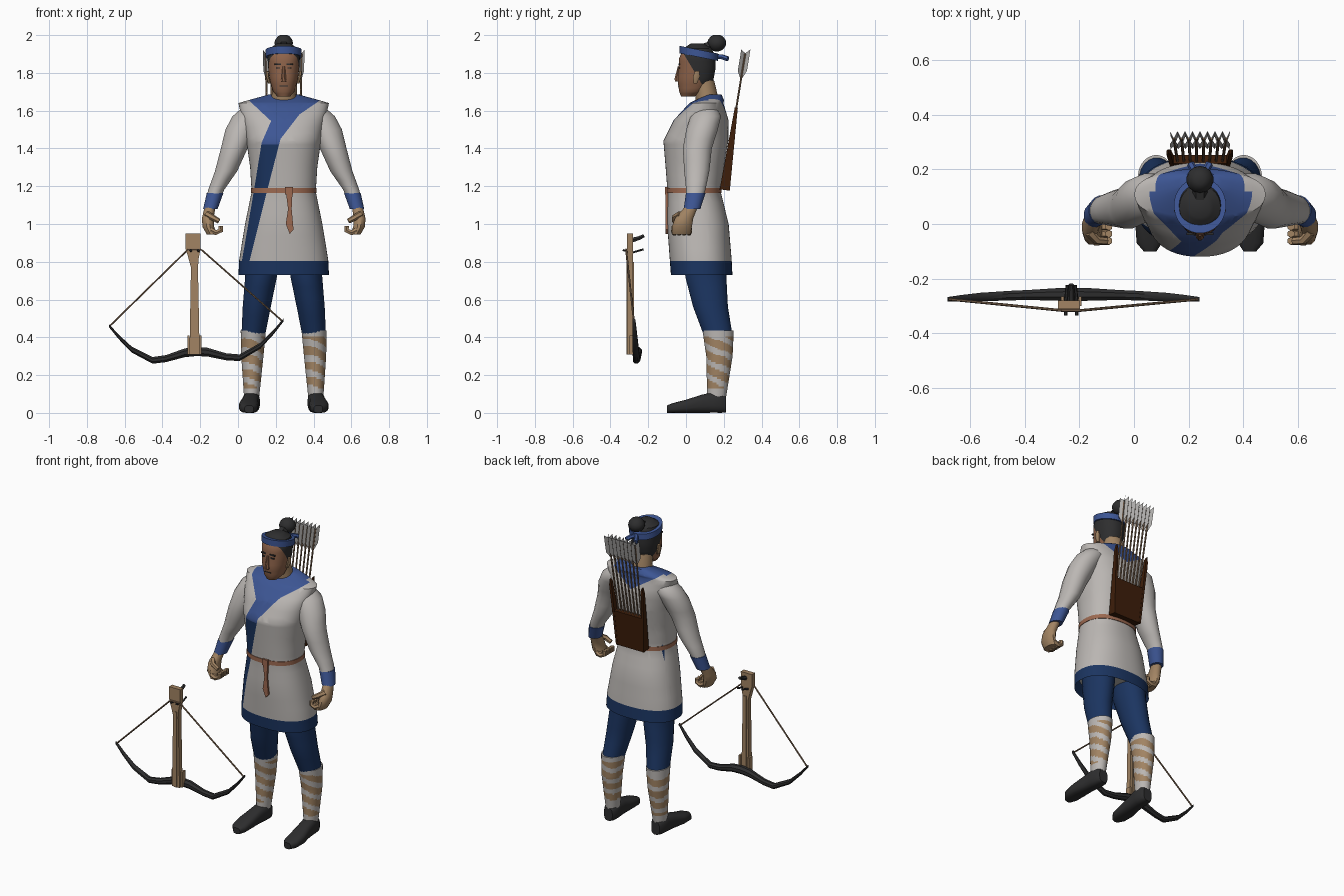
import bpy, bmesh, math
from mathutils import Vector

if "Cube" in bpy.data.objects:
    bpy.data.objects.remove(bpy.data.objects["Cube"])

CX = 0.242          # the figure's own centre line
COLOURS = {
    "cloth": (.50, .475, .455), "blue": (.046, .092, .295), "navy": (.011, .035, .118),
    "tan": (.36, .23, .125), "face skin": (.27, .125, .068), "belt rust": (.33, .14, .08),
    "charcoal": (.027, .027, .028), "quiver brown": (.048, .013, .003),
    "feather": (.42, .41, .40), "shaft brown": (.24, .15, .09)}
MATS, made = {}, []
for key, rgb in COLOURS.items():
    m = bpy.data.materials.new(key)
    m.use_nodes = True
    m.diffuse_color = (*rgb, 1)
    m.node_tree.nodes["Principled BSDF"].inputs["Base Color"].default_value = (*rgb, 1)
    MATS[key] = m


def finish(name, bm, colours, rule=None, cuts=()):
    bmesh.ops.recalc_face_normals(bm, faces=bm.faces)
    for co, no in cuts:      # clean edges where the colour changes
        bmesh.ops.bisect_plane(bm, geom=bm.verts[:] + bm.edges[:] + bm.faces[:],
                               dist=1e-4, plane_co=co, plane_no=no)
    bm.normal_update()
    for f in bm.faces:
        if rule:
            f.material_index = colours.index(rule(f.calc_center_median(), f.normal))
    me = bpy.data.meshes.new(name)
    bm.to_mesh(me)
    bm.free()
    for c in colours:
        me.materials.append(MATS[c])
    ob = bpy.data.objects.new(name, me)
    bpy.context.collection.objects.link(ob)
    made.append(ob)
    return ob


def loft(name, sections, colours, axis="z", seg=16, steps=1, power=2, rule=None, cuts=()):
    """Closed skin over elliptical sections (x, y, z, radius a, radius b)."""
    a, b = {"z": (0, 1), "x": (1, 2), "y": (0, 2)}[axis]
    secs = [Vector(sections[0])]
    for p, q in zip(sections, sections[1:]):
        secs += [Vector(p).lerp(Vector(q), (i + 1) / steps) for i in range(steps)]
    bm, rings = bmesh.new(), []
    for s in secs:
        ring = []
        for i in range(seg):
            t = 2 * math.pi * (i + .5) / seg
            co = Vector(s[:3])
            for ax, r, v in ((a, s[3], math.cos(t)), (b, s[4], math.sin(t))):
                co[ax] += r * math.copysign(abs(v) ** (2 / power), v)
            ring.append(bm.verts.new(co))
        rings.append(ring)
    for p, q in zip(rings, rings[1:]):
        for i in range(seg):
            j = (i + 1) % seg
            bm.faces.new((p[i], p[j], q[j], q[i]))
    bm.faces.new(rings[0])
    bm.faces.new(rings[-1])
    return finish(name, bm, colours, rule, cuts)


def prism(name, outline, y0, y1, colour):
    """Front outline (x, z) given depth from y0 to y1."""
    bm = bmesh.new()
    face = bm.faces.new([bm.verts.new((x, y0, z)) for x, z in outline])
    new = bmesh.ops.extrude_face_region(bm, geom=[face])["geom"]
    bmesh.ops.translate(bm, vec=(0, y1 - y0, 0), verts=[v for v in new if isinstance(v, bmesh.types.BMVert)])
    return finish(name, bm, [colour])


def box(name, x, z, y, colour):
    return prism(name, [(x[0], z[0]), (x[1], z[0]), (x[1], z[1]), (x[0], z[1])], y[0], y[1], colour)


def tube(name, pts, r, colour, taper=1):
    cu = bpy.data.curves.new(name, "CURVE")
    cu.dimensions, cu.bevel_depth, cu.bevel_resolution, cu.use_fill_caps = "3D", r, 1, True
    sp = cu.splines.new("POLY")
    sp.points.add(len(pts) - 1)
    for i, (pt, co) in enumerate(zip(sp.points, pts)):
        pt.co = (*co, 1)
        pt.radius = 1 + (taper - 1) * i / (len(pts) - 1)
    cu.materials.append(MATS[colour])
    ob = bpy.data.objects.new(name, cu)
    bpy.context.collection.objects.link(ob)
    made.append(ob)


def edge(table, z):
    for (z0, u0), (z1, u1) in zip(table, table[1:]):
        if z >= z1:
            return u0 + (u1 - u0) * (z - z0) / (z1 - z0)
    return table[-1][1]


# Tunic: white cloth, blue collar, crossing lapel and navy hem
LEFT = [(1.66, -.19), (1.545, -.067), (1.43, -.117), (1.18, -.157), (.8, -.222)]
RIGHT = [(1.66, .2), (1.58, .083), (1.45, -.017), (1.18, -.087), (.8, -.182)]
BACK = [(1.66, .16), (1.56, 0)]
tunic_cuts = [((0, 0, .805), (0, 0, 1)), ((0, 0, 1.42), (0, 0, 1)), ((0, .12, 0), (0, 1, 0))]
for table in (LEFT, RIGHT, BACK, [(z, -u) for z, u in BACK]):
    tunic_cuts += [((CX + u0, 0, z0), (z1 - z0, 0, u0 - u1)) for (z0, u0), (z1, u1) in zip(table, table[1:])]


def tunic_rule(c, n):
    u = c.x - CX
    if n.z < -.8:
        return "cloth"
    if c.z < .805:
        return "navy"
    if c.y < .12 and edge(LEFT, c.z) < u < edge(RIGHT, c.z):
        return "blue" if c.z > 1.42 else "navy"
    if c.y >= .12 and c.z > 1.56 and abs(u) < edge(BACK, c.z):
        return "blue"
    return "cloth"


loft("tunic", [(CX, .083, .79, .21, .14), (CX, .083, .73, .24, .163), (CX, .078, .81, .236, .164),
               (CX, .063, 1.0, .205, .163), (CX, .043, 1.17, .17, .141), (CX, .046, 1.3, .178, .154),
               (CX, .052, 1.44, .198, .172), (CX, .08, 1.55, .22, .145), (CX, .108, 1.64, .24, .09),
               (CX, .125, 1.655, .19, .077), (CX, .15, 1.685, .08, .038)],
     ["cloth", "blue", "navy"], seg=56, steps=3, power=2.3, rule=tunic_rule, cuts=tunic_cuts)

# Belt with knot and hanging end
loft("belt", [(CX, .043, z, .174, .146) for z in (1.163, 1.19)], ["belt rust"], seg=56, power=2.3)
box("belt_knot", (.25, .29), (1.155, 1.195), (-.111, -.09), "belt rust")
prism("belt_end", [(.255, 1.16), (.288, 1.16), (.284, 1.08), (.294, .97), (.274, .948), (.253, 1.0), (.265, 1.08)],
      -.108, -.09, "belt rust")

# Neck and head
loft("neck", [(CX, .115, 1.6, .075, .06), (CX, .107, 1.69, .064, .06), (CX, .09, 1.76, .06, .06)], ["tan"])
loft("head", [(CX, .01, 1.675, .034, .036), (CX, .03, 1.70, .056, .066), (CX, .05, 1.76, .074, .095),
              (CX, .058, 1.82, .082, .098), (CX, .06, 1.88, .086, .096), (CX, .062, 1.93, .075, .075),
              (CX, .06, 1.955, .036, .036)],
     ["face skin", "charcoal"], seg=32, steps=3, power=2.2,
     rule=lambda c, n: "charcoal" if c.z > 1.9 or (c.z > 1.69 and c.y > (1.88 - c.z) * .6) else "face skin",
     cuts=[((0, 0, 1.88), (0, 1, .6)), ((0, 0, 1.9), (0, 0, 1)), ((0, 0, 1.69), (0, 0, 1))])
loft("nose", [(CX, -.045, 1.755, .016, .014), (CX, -.046, 1.768, .014, .016), (CX, -.036, 1.835, .007, .008)],
     ["face skin"], seg=8)
box("mouth", (CX - .022, CX + .022), (1.727, 1.732), (-.0425, -.035), "charcoal")
for s, side in ((1, "left"), (-1, "right")):
    box(side + "_brow", sorted((CX + s * .014, CX + s * .05)), (1.842, 1.85), (-.04, -.031), "charcoal")
    box(side + "_eye", sorted((CX + s * .02, CX + s * .042)), (1.822, 1.829), (-.041, -.032), "charcoal")
    loft(side + "_ear", [(CX + s * .076, .05, 1.745, .008, .01), (CX + s * .086, .055, 1.78, .01, .02),
                         (CX + s * .088, .06, 1.81, .008, .012)], ["tan"], seg=8)
loft("hair_bun", [(CX, .163, 1.958 + .046 * math.sin(t), .05 * math.cos(t), .05 * math.cos(t))
                  for t in [math.radians(a) for a in (-80, -50, -20, 0, 20, 50, 70)]], ["charcoal"], seg=14)
tube("bun_tie", [(CX, .09, 1.93), (CX, .15, 1.95)], .028, "charcoal")

# Tilted headband with knot ends behind
band = loft("headband", [(CX, .068, z, .096, .102) for z in (1.883, 1.922)], ["blue"], seg=28)
for v in band.data.vertices:
    v.co.z += (.07 - v.co.y) * .2
for s in (1, -1):
    tube("headband_end", [(CX, .165, 1.887), (CX + s * .02, .195, 1.884), (CX + s * .035, .222, 1.874)], .014, "blue")


def wrap_rule(c, n):
    if c.z < .135 or c.z > .405:
        return "cloth"
    wave = c.z + .35 * (c.x - CX) * (1 if c.y < .16 else -1) + .3 * c.y
    return "tan" if (wave / .078) % 1 < .58 else "cloth"


for s, side in ((1, "left"), (-1, "right")):
    def at(rows):
        return [(CX + s * r[0], *r[1:]) for r in rows]

    # Sleeve, cuff and hand
    loft(side + "_sleeve", at([(.15, .11, 1.625, .06, .05), (.185, .105, 1.57, .088, .082),
                               (.225, .085, 1.5, .085, .085), (.262, .06, 1.4, .072, .078),
                               (.305, .057, 1.28, .06, .068), (.358, .052, 1.18, .043, .052),
                               (.384, .035, 1.09, .036, .042)]), ["cloth"], steps=2)
    loft(side + "_cuff", at([(.363, .052, 1.165, .045, .053), (.388, .032, 1.08, .039, .045)]), ["blue"])
    loft(side + "_palm", at([(.39, .028, 1.09, .03, .036), (.402, -.01, 1.03, .032, .05),
                             (.399, -.022, .985, .032, .055), (.38, -.025, .945, .028, .05)]), ["tan"], seg=12)
    for i in range(4):
        y = -.062 + i * .026
        tube(side + "_finger", at([(.388, y, .968), (.36, y, .954), (.333, y, .966), (.334, y, .99)]),
             .0165, "tan", .85)
    tube(side + "_thumb", at([(.405, -.03, 1.05), (.378, -.06, 1.035), (.342, -.063, 1.015)]), .019, "tan", .7)

    # Trousers, leg wraps and shoe
    loft(side + "_trouser", at([(.115, .1, .85, .09, .11), (.12, .105, .72, .085, .11),
                                (.143, .13, .56, .075, .093), (.16, .168, .42, .064, .078)]),
         ["navy"], seg=20, steps=3)
    loft(side + "_leg_wrap", at([(.161, .17, .435, .067, .083), (.166, .177, .3, .059, .07),
                                 (.17, .162, .08, .04, .05)]),
         ["cloth", "tan"], seg=32, steps=22, rule=wrap_rule)
    loft(side + "_shoe", at([(.183, -.1, .02, .024, .02), (.186, -.07, .026, .047, .026), (.186, 0, .035, .052, .035),
                             (.178, .08, .048, .045, .048), (.172, .14, .055, .046, .055),
                             (.17, .19, .052, .043, .052), (.17, .212, .045, .03, .042)]),
         ["charcoal"], axis="y", seg=16, power=2.8)

# Quiver: low tray with tall tapering side rails, leaning back
tilted = [prism("quiver_tray", [(CX - .09, 0), (CX + .09, 0), (CX + .105, .23), (CX - .105, .23)],
                -.025, .025, "quiver brown")]
for s in (1, -1):
    tilted.append(prism("quiver_rail", [(CX + s * u, z) for u, z in
                                        ((.088, 0), (.1, 0), (.122, .4), (.116, .44), (.106, .42))],
                        -.027, .027, "quiver brown"))
for ob in tilted:
    for v in ob.data.vertices:
        v.co.y *= 1 - 1.6 * v.co.z
    ob.location = (0, .205, 1.18)
    ob.rotation_euler.x = math.radians(-8)

# Arrows with crossed vanes
for i in range(8):
    f = (i - 3.5) / 3.5
    low, top = Vector((CX + f * .08, .215, 1.3)), Vector((CX + f * .096, .313, 1.9))
    tube("arrow_shaft", [low, top], .0055, "shaft brown")
    bm = bmesh.new()
    for ang in (-30, 30):
        d = Vector((math.sin(math.radians(ang)), math.cos(math.radians(ang)), 0))
        mid = low.lerp(top, .9)
        up = (top - low).normalized()
        for s in (1, -1):
            bm.faces.new([bm.verts.new(mid + d * (w * s) + up * h)
                          for w, h in ((0, -.08), (.028, -.03), (.028, .085), (0, .065))])
    finish("arrow_vanes", bm, ["feather"])

# Crossbow stock, lock and clamps
BX = -.23
prism("crossbow_stock", [(-.278, .95), (-.198, .95), (-.2, .86), (-.208, .82), (-.212, .77), (-.203, .31),
                         (-.257, .31), (-.249, .77), (-.268, .84), (-.278, .87)], -.312, -.28, "tan")
box("crossbow_rail", (BX - .008, BX + .008), (.31, .8), (-.316, -.275), "tan")
tube("crossbow_trigger", [(BX, -.285, .915), (BX, -.25, .925), (BX, -.222, .938)], .014, "charcoal", .7)
for s in (1, -1):
    box("crossbow_clamp", sorted((BX + s * .026, BX + s * .038)), (.31, .41), (-.3, -.265), "tan")
    tube("lock_pin", [(BX + s * .02, -.335, .862), (BX + s * .02, -.28, .85), (BX + s * .015, -.225, .866)],
         .006, "charcoal")

# Bow limbs and string, leaning slightly to one side
limb = [(0, .325, .026), (.06, .32, .025), (.16, .292, .02), (.23, .285, .019),
        (.34, .345, .017), (.41, .415, .013), (.462, .477, .009)]
for s in (1, -1):
    loft("bow_limb", [(-.222 + s * u, -.258 - .018 * (u / .46) ** 2, z + s * .03 * u, r, r) for u, z, r in limb],
         ["charcoal"], axis="x", seg=8)
    tube("bow_string", [(-.222 + s * .458, -.276, .472 + s * .013), (BX + s * .035, -.317, .865)],
         .005, "shaft brown")
tube("string_centre", [(BX - .035, -.317, .865), (BX + .035, -.317, .865)], .005, "shaft brown")

# Turn curves into meshes and smooth the shading
bpy.ops.object.select_all(action="DESELECT")
for ob in made:
    ob.select_set(True)
bpy.context.view_layer.objects.active = next(o for o in made if o.type == "CURVE")
bpy.ops.object.convert(target="MESH")
bpy.ops.object.shade_smooth_by_angle(angle=math.radians(40))
